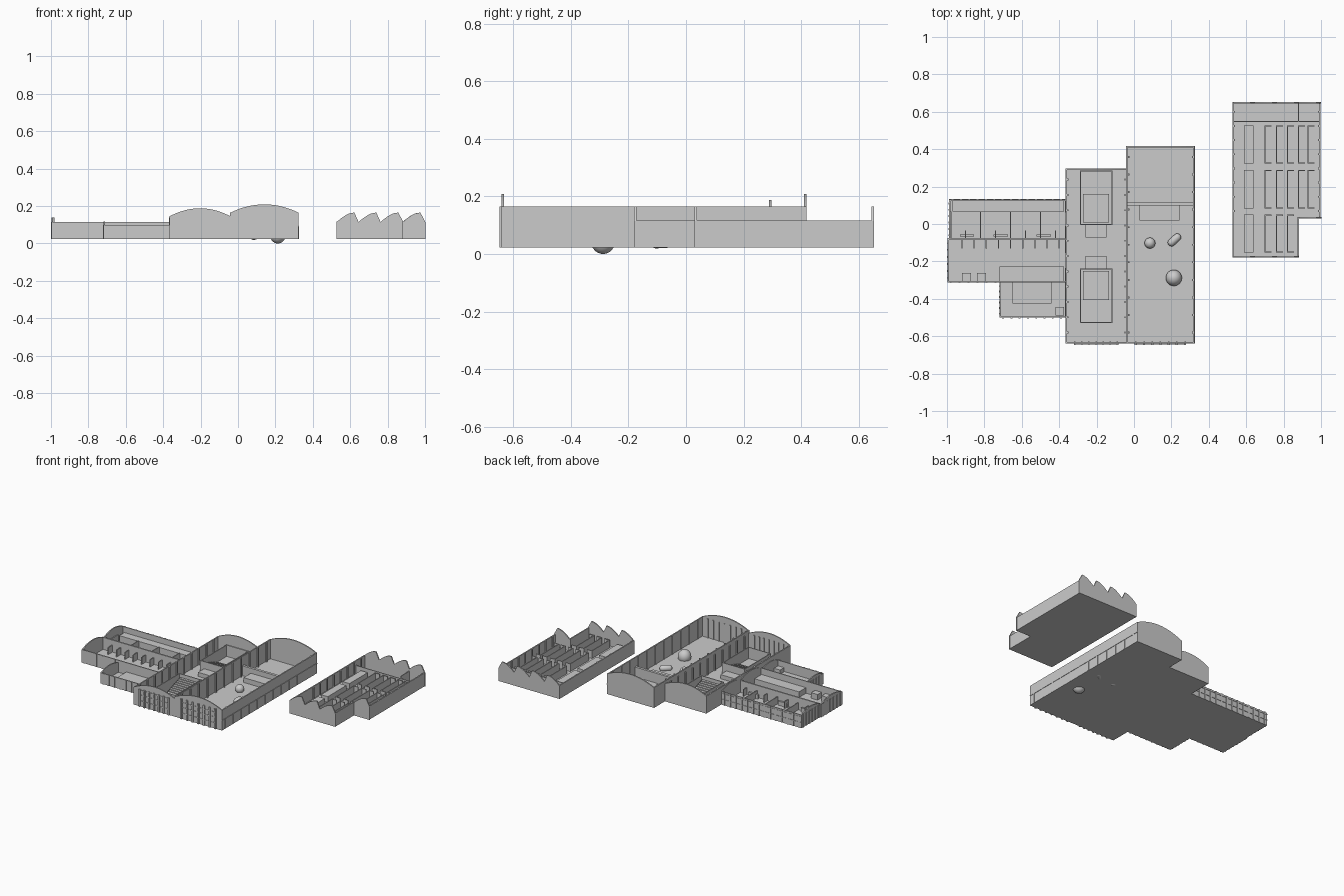
import bpy, bmesh, math
from mathutils import Matrix

if "Cube" in bpy.data.objects:
    bpy.data.objects.remove(bpy.data.objects["Cube"])

B, F, T = 0.023, 0.031, 0.008      # slab underside, floor level, wall thickness


def finish(name, bm):
    bmesh.ops.recalc_face_normals(bm, faces=bm.faces)
    me = bpy.data.meshes.new(name)
    bm.to_mesh(me)
    bm.free()
    ob = bpy.data.objects.new(name, me)
    bpy.context.collection.objects.link(ob)
    return ob


def boxes(name, items):
    """One mesh of boxes, each (x0, x1, y0, y1, z0, z1)."""
    bm = bmesh.new()
    for x0, x1, y0, y1, z0, z1 in items:
        m = Matrix.Translation(((x0+x1)/2, (y0+y1)/2, (z0+z1)/2)) @ Matrix.Diagonal((x1-x0, y1-y0, z1-z0, 1))
        bmesh.ops.create_cube(bm, size=1, matrix=m)
    return finish(name, bm)


def gable(name, top, pos, axis='y', t=T):
    """Upright wall under a list of (u, z) top points, running along x (axis y) or y (axis x)."""
    pts = [(top[0][0], B)] + top + [(top[-1][0], B)]
    bm = bmesh.new()
    f = bm.faces.new([bm.verts.new((u, pos, z) if axis == 'y' else (pos, u, z)) for u, z in pts])
    r = bmesh.ops.extrude_face_region(bm, geom=[f])
    d = (0, t, 0) if axis == 'y' else (t, 0, 0)
    bmesh.ops.translate(bm, vec=d, verts=[v for v in r['geom'] if isinstance(v, bmesh.types.BMVert)])
    return finish(name, bm)


def arch(a, b, eave, peak, n=16):
    return [(a+(b-a)*i/n, eave+(peak-eave)*(1-(2*i/n-1)**2)) for i in range(n+1)]


def teeth(x, count):
    pts, w = [(x, 0.113)], 0.1175
    for k in range(count):
        s = x+k*w
        pts += [(s+0.095*i/6, 0.115+0.05*math.sin(i/6*math.pi/2)) for i in range(1, 7)]
        pts.append((s+w if k < count-1 else s+w+0.004, 0.115))
    return pts


def frange(a, b, n):
    return [a+(b-a)*i/(n-1) for i in range(n)]


# floor slabs
boxes("main_floor", [(-0.04, 0.323, -0.64, 0.418, B, F), (-0.366, -0.04, -0.64, 0.297, B, F),
                     (-0.99, -0.366, -0.08, 0.13, B, F), (-0.998, -0.366, -0.31, -0.08, B, F),
                     (-0.72, -0.366, -0.5, -0.31, B, F)])
boxes("annex_floor", [(0.527, 0.88, -0.18, 0.65, B, F), (0.88, 0.998, 0.03, 0.65, B, F)])

# two large arched halls
for n, a, b, e, p, yb in (("middle_hall", -0.366, -0.04, 0.145, 0.188, 0.297),
                          ("great_hall", -0.04, 0.323, 0.165, 0.209, 0.418)):
    gable(n+"_front_gable", arch(a, b, e, p), -0.64)
    gable(n+"_back_gable", arch(a, b, e, p), yb-T)
    # columns inside, facade piers and cornices outside
    cols = [(x, x+0.007, y-0.005, y+0.005, F, e) for y in frange(-0.58, yb-0.06, 11)
            for x in (a+T, b-T-0.004)]
    cols += [(x-0.006, x+0.006, -0.648, -0.64, B, e) for x in frange(a+0.05, b-0.05, 7)]
    cols += [(x-0.004, x+0.004, -0.633, -0.627, F, e) for x in frange(a+0.05, b-0.05, 7)]
    cols += [(a+0.045, b-0.045, -0.643, -0.64, z, z+0.005) for z in (0.06, 0.1, 0.135)]
    boxes(n+"_columns", cols)
boxes("large_hall_side_walls", [(-0.366, -0.358, -0.64, 0.297, B, 0.145),
                                (-0.044, -0.036, -0.64, 0.418, B, 0.165),
                                (0.315, 0.323, -0.64, 0.418, B, 0.165)])
boxes("great_hall_side_trim", [(0.322, 0.326, -0.64, 0.418, 0.09, 0.095)]
      + [(0.322, 0.325, y-0.005, y+0.005, B, 0.092) for y in frange(-0.6, 0.38, 12)])

# great hall partition and gallery
boxes("great_hall_partition", [(-0.036, 0.315, 0.1, 0.118, F, 0.1),
                               (0.03, 0.243, 0.02, 0.1, F, 0.065)])


# exhibits: large globe, small globe, capsule
def globe(name, loc, size, rot=0):
    bm = bmesh.new()
    m = Matrix.Translation(loc) @ Matrix.Rotation(rot, 4, 'Z') @ Matrix.Diagonal((*size, 1))
    bmesh.ops.create_uvsphere(bm, u_segments=32, v_segments=16, radius=1, matrix=m)
    for f in bm.faces:
        f.smooth = True
    return finish(name, bm)


globe("large_globe", (0.213, -0.288, 0.047), (0.043, 0.043, 0.047))
globe("small_globe", (0.085, -0.102, 0.048), (0.029, 0.029, 0.029))
bm = bmesh.new()
bmesh.ops.create_uvsphere(bm, u_segments=24, v_segments=12, radius=0.021)
for v in bm.verts:
    if abs(v.co.z) > 1e-5:
        v.co.z += math.copysign(0.02, v.co.z)
for f in bm.faces:
    f.smooth = True
bm.transform(Matrix.Translation((0.216, -0.085, 0.041)) @ Matrix.Rotation(math.radians(42), 4, 'Z')
             @ Matrix.Rotation(math.pi/2, 4, 'Y'))
finish("capsule", bm)

# two mirrored auditoriums with stepped seating, facing outwards
for n, s in (("back_auditorium", 1), ("front_auditorium", -1)):
    def span(x0, x1, d0, d1, z0, z1):
        ya, yb = sorted((-0.122+s*d0, -0.122+s*d1))
        return (x0, x1, ya, yb, z0, z1)
    boxes(n+"_walls", [span(-0.29, -0.284, 0.116, 0.408, F, 0.11), span(-0.121, -0.115, 0.116, 0.408, F, 0.11),
                       span(-0.29, -0.115, 0.116, 0.122, F, 0.11), span(-0.29, -0.115, 0.402, 0.408, F, 0.11)])
    boxes(n+"_steps", [span(-0.272, -0.133, 0.13+0.017*i, 0.147+0.017*i, F, 0.09-0.006*i) for i in range(9)])
    boxes(n+"_entrance", [span(-0.26, -0.147, 0.05, 0.116, F, 0.06)])

# low halls on the left, gable ends facing -x
for n, x, y0, y1, e, p in (("back_wing", -0.99, -0.08, 0.13, 0.115, 0.14),
                           ("centre_wing", -0.998, -0.31, -0.08, 0.115, 0.14),
                           ("front_wing", -0.72, -0.5, -0.31, 0.098, 0.118)):
    gable(n+"_end_gable", arch(y0, y1, e, p), x, 'x')
    gable(n+"_inner_gable", arch(y0, y1, e, p), -0.37, 'x')
    boxes(n+"_end_piers", [(x-0.003, x, y-0.005, y+0.005, B, e) for y in frange(y0+0.02, y1-0.02, 6)])
boxes("wing_walls", [(-0.99, -0.366, 0.123, 0.13, B, 0.115), (-0.998, -0.366, -0.085, -0.075, B, 0.115),
                     (-0.998, -0.366, -0.312, -0.305, B, 0.115), (-0.72, -0.366, -0.5, -0.493, B, 0.098)])
boxes("wing_wall_piers",
      [(x-0.005, x+0.005, 0.13, 0.134, B, 0.115) for x in frange(-0.97, -0.39, 14)]
      + [(-0.99, -0.37, 0.13, 0.133, z, z+0.004) for z in (0.06, 0.1)]
      + [(x-0.005, x+0.005, -0.315, -0.312, B, 0.115) for x in frange(-0.98, -0.74, 6)]
      + [(x-0.005, x+0.005, -0.504, -0.5, B, 0.098) for x in frange(-0.7, -0.39, 8)])

# wing interiors: gallery, bays, stalls
boxes("back_wing_gallery", [(-0.97, -0.374, 0.067, 0.123, F, 0.075)])
boxes("back_wing_bays", [(x-0.003, x+0.003, -0.075, y, F, 0.08) for x, y in zip(
      frange(-0.98, -0.42, 8), (0.067, -0.035, 0.067, -0.035, 0.067, -0.035, 0.067, -0.035))]
      + [(x, x+0.075, -0.068, -0.056, F, 0.06) for x in (-0.93, -0.75, -0.52)])
boxes("centre_wing_bays", [(x-0.003, x+0.003, -0.13, -0.085, F, 0.08) for x in frange(-0.92, -0.4, 9)]
      + [(-0.92, -0.872, -0.305, -0.262, F, 0.07), (-0.84, -0.79, -0.305, -0.262, F, 0.07),
         (-0.72, -0.374, -0.305, -0.227, F, 0.07)])
boxes("front_wing_stage", [(-0.65, -0.44, -0.425, -0.312, F, 0.05), (-0.42, -0.374, -0.49, -0.445, F, 0.06)])

# separate annex with sawtooth ends
gable("annex_front_sawtooth", teeth(0.527, 3), -0.18)
gable("annex_step_sawtooth", teeth(0.88, 1), 0.03)
gable("annex_back_sawtooth", teeth(0.527, 4), 0.645)
boxes("annex_side_walls", [(0.527, 0.535, -0.18, 0.65, B, 0.117), (0.99, 0.998, 0.03, 0.65, B, 0.117),
                           (0.873, 0.881, -0.18, 0.038, B, 0.117)])
boxes("annex_columns", [(x, x+0.006, y-0.005, y+0.005, F, 0.115)
                        for y in frange(0.07, 0.6, 8) for x in (0.535, 0.985)])
boxes("annex_partitions", [(0.535, 0.99, 0.545, 0.551, F, 0.085), (0.877, 0.883, 0.551, 0.645, F, 0.1)])

# display racks in three blocks split by cross aisles
racks = []
for y0, y1 in ((0.324, 0.527), (0.083, 0.29), (-0.152, 0.05)):
    racks.append((0.587, 0.64, y0, y1, F, 0.07))
    for x in (0.70, 0.762, 0.82, 0.88, 0.93):
        if x > 0.85 and y0 < 0:
            continue
        racks.append((x-0.003, x+0.003, y0, y1, F, 0.085))
        racks += [(x, x+0.035, y-0.003, y+0.003, F, 0.085) for y in (y0+0.003, y1-0.003)]
boxes("annex_racks", racks)
